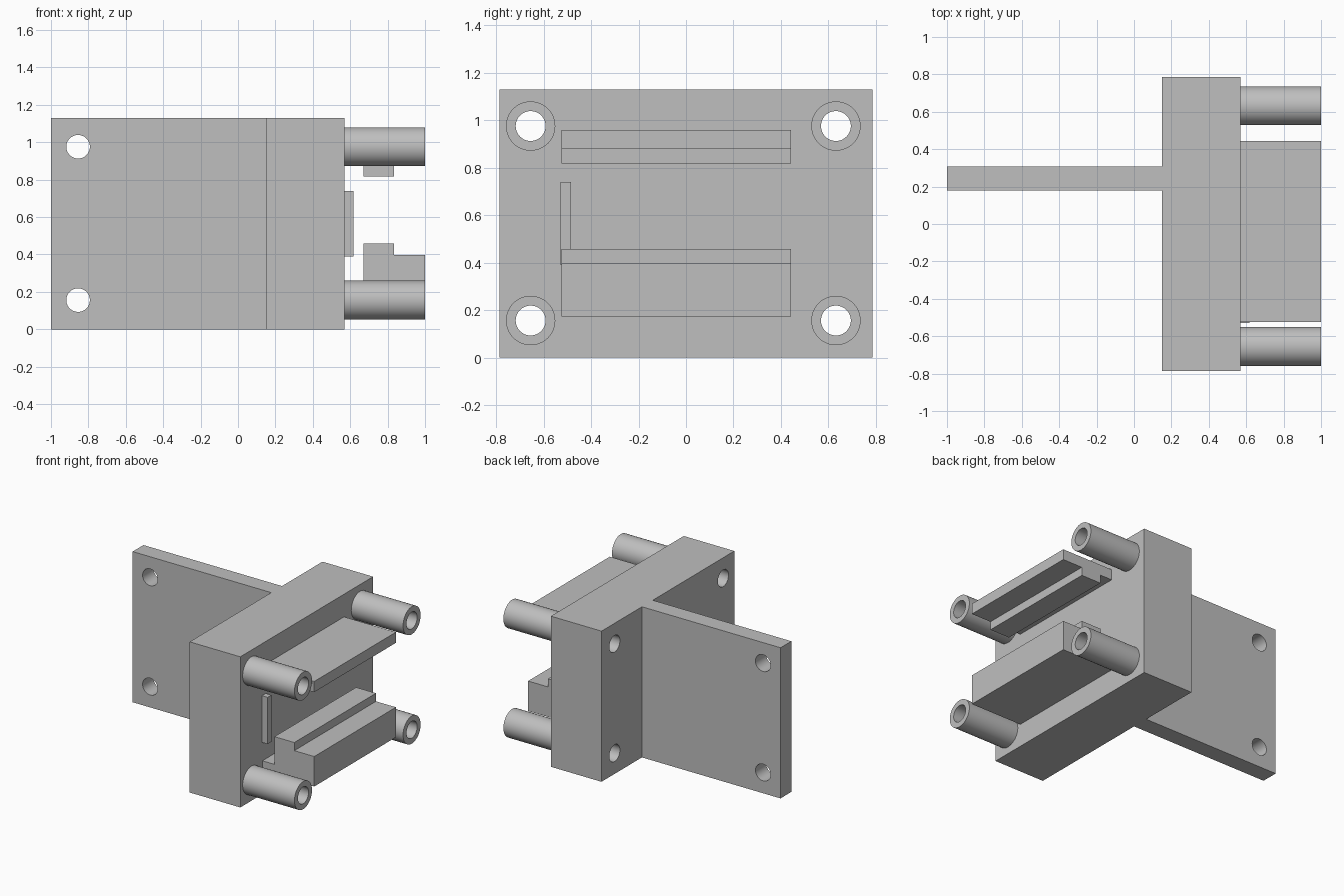
import bpy
import bmesh
from math import pi, radians
from mathutils import Matrix, Vector

cube = bpy.data.objects.get("Cube")
if cube:
    bpy.data.objects.remove(cube, do_unlink=True)

grey = bpy.data.materials.new("plain grey")
grey.use_nodes = True
grey.diffuse_color = (0.52, 0.52, 0.52, 1)
grey.node_tree.nodes["Principled BSDF"].inputs["Base Color"].default_value = grey.diffuse_color


def add_object(name, bm):
    bmesh.ops.recalc_face_normals(bm, faces=bm.faces)
    mesh = bpy.data.meshes.new(name)
    bm.to_mesh(mesh)
    bm.free()
    mesh.materials.append(grey)
    obj = bpy.data.objects.new(name, mesh)
    bpy.context.collection.objects.link(obj)
    return obj


def prism(name, points, offset):
    """Extrude a closed outline along an offset."""
    bm = bmesh.new()
    face = bm.faces.new([bm.verts.new(p) for p in points])
    extruded = bmesh.ops.extrude_face_region(bm, geom=[face], use_keep_orig=True)
    verts = [v for v in extruded["geom"] if isinstance(v, bmesh.types.BMVert)]
    bmesh.ops.translate(bm, verts=verts, vec=Vector(offset))
    return add_object(name, bm)


def cylinder(name, centre, radius, length, axis):
    bm = bmesh.new()
    turn = Matrix.Rotation(pi / 2, 4, "Y" if axis == "X" else "X")
    bmesh.ops.create_cone(bm, cap_ends=True, segments=48, radius1=radius, radius2=radius,
                          depth=length, matrix=Matrix.Translation(centre) @ turn)
    return add_object(name, bm)


def cut(obj, centre, length, axis):
    """Drill a round hole through an object."""
    cutter = cylinder("hole_cutter", centre, HOLE, length, axis)
    cutter.hide_render = True
    mod = obj.modifiers.new("hole", "BOOLEAN")
    mod.operation, mod.solver, mod.object = "DIFFERENCE", "EXACT", cutter
    bpy.context.view_layer.objects.active = obj
    bpy.ops.object.modifier_apply(modifier=mod.name)
    bpy.data.objects.remove(cutter, do_unlink=True)


HOLE, POST = 0.063, 0.104
HEIGHT = 1.13
BACK, FACE, TIP = 0.15, 0.57, 1.0
RIB_IN, RIB_OUT = 0.67, 0.835
BAR_START, BAR_END = -0.525, 0.443
ROWS = {"lower": 0.156, "upper": 0.976}
COLUMNS = {"front": -0.655, "back": 0.632}

# T-shaped bracket: thick block with a mounting plate
outline = [(-1, 0.18), (BACK, 0.18), (BACK, -0.787), (FACE, -0.787),
           (FACE, 0.787), (BACK, 0.787), (BACK, 0.308), (-1, 0.308)]
bracket = prism("bracket", [(x, y, 0) for x, y in outline], (0, 0, HEIGHT))

# Plate holes, and hollow standoffs whose bores run through the block
parts = [bracket]
for row, z in ROWS.items():
    cut(bracket, (-0.855, 0.24, z), 0.4, "Y")
    for column, y in COLUMNS.items():
        bore = (0.575, y, z)
        post = cylinder(f"{row}_{column}_standoff", ((FACE + TIP) / 2, y, z),
                        POST, TIP - FACE, "X")
        cut(bracket, bore, 1, "X")
        cut(post, bore, 1, "X")
        parts.append(post)

# Ribbed holding bars
upper = [(FACE, 0.96), (TIP, 0.96), (TIP, 0.88), (RIB_OUT, 0.88),
         (RIB_OUT, 0.817), (RIB_IN, 0.817), (RIB_IN, 0.88), (FACE, 0.88)]
lower = [(FACE, 0.172), (TIP, 0.172), (TIP, 0.397), (RIB_OUT, 0.397),
         (RIB_OUT, 0.458), (RIB_IN, 0.458), (RIB_IN, 0.25), (FACE, 0.25)]
for name, profile in (("upper_bar", upper), ("lower_bar", lower)):
    parts.append(prism(name, [(x, BAR_START, z) for x, z in profile],
                       (0, BAR_END - BAR_START, 0)))

# Small upright stop on the block face
stop = [(FACE, -0.53), (0.617, -0.53), (0.617, -0.485), (FACE, -0.485)]
parts.append(prism("side_stop", [(x, y, 0.39) for x, y in stop], (0, 0, 0.35)))

# Smooth round walls, keep edges sharp
bpy.ops.object.select_all(action="DESELECT")
for part in parts:
    part.select_set(True)
bpy.context.view_layer.objects.active = bracket
bpy.ops.object.shade_smooth_by_angle(angle=radians(30))
